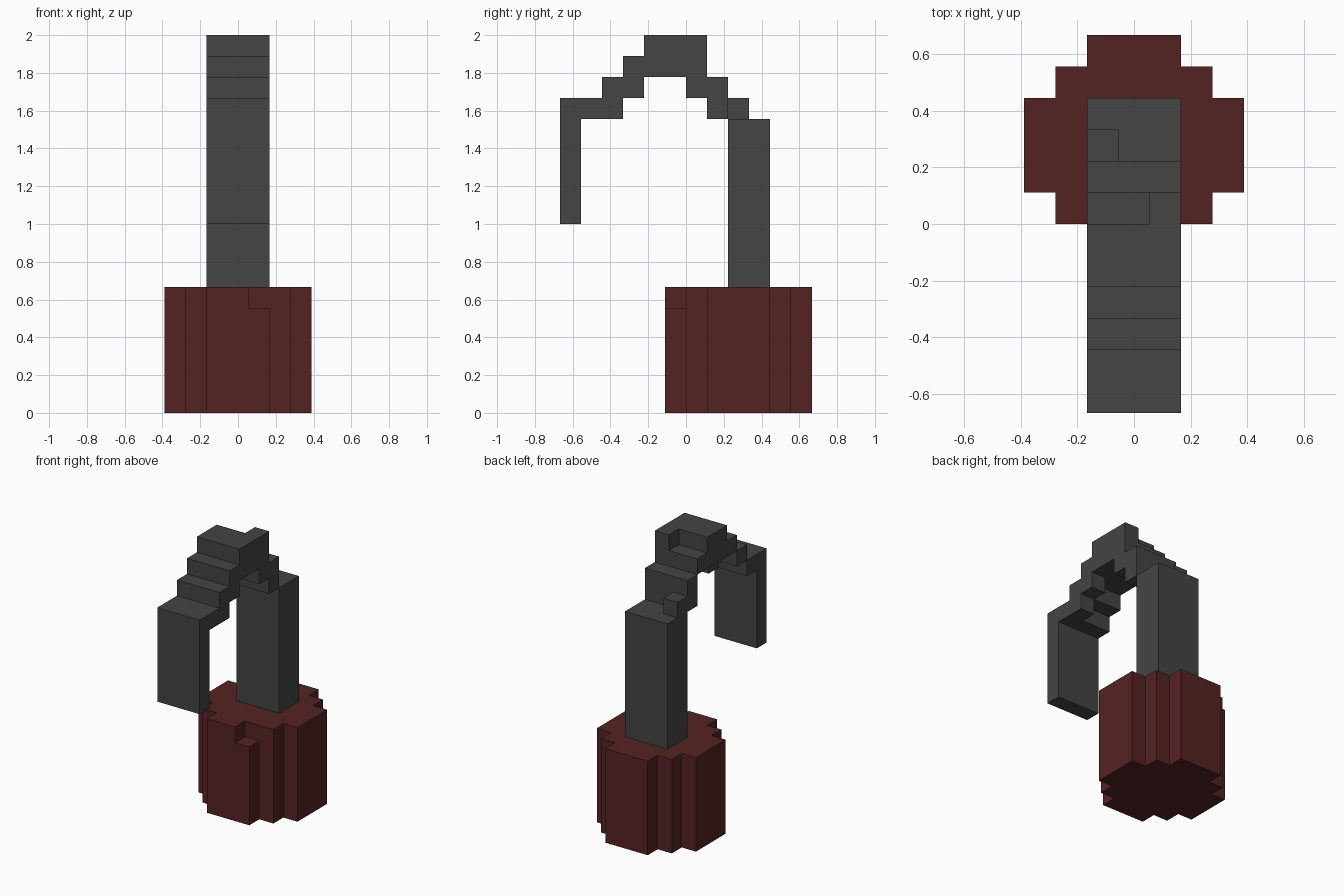
import bpy, bmesh
from mathutils import Vector

cube = bpy.data.objects.get("Cube")
if cube:
    bpy.data.objects.remove(cube, do_unlink=True)

U = 1 / 9  # edge length of one block


def material(name, rgb):
    m = bpy.data.materials.new(name)
    m.use_nodes = True
    m.diffuse_color = (*rgb, 1)
    bsdf = m.node_tree.nodes["Principled BSDF"]
    bsdf.inputs["Base Color"].default_value = (*rgb, 1)
    bsdf.inputs["Roughness"].default_value = 0.9
    return m


def blocks(x0, x1, y0, y1, z0, z1):
    """Grid cells from the first to the last bound; x cells are centred on 0."""
    return {(x, y, z) for x in range(x0, x1)
            for y in range(y0, y1) for z in range(z0, z1)}


def build(name, cells, mat):
    """Skin a set of cells with its outer faces only, then merge flat areas."""
    bm = bmesh.new()
    verts = {}

    def vert(p):
        key = tuple(round(c * 2) for c in p)
        if key not in verts:
            verts[key] = bm.verts.new(p * U)
        return verts[key]

    for cell in sorted(cells):
        centre = Vector(cell) + Vector((0, 0.5, 0.5))
        for axis in range(3):
            for sign in (-1, 1):
                n = Vector((0, 0, 0))
                n[axis] = sign
                if tuple(int(a + b) for a, b in zip(cell, n)) in cells:
                    continue
                a = Vector((0, 0, 0))
                a[(axis + 1) % 3] = 1
                b = n.cross(a)
                bm.faces.new([vert(centre + (n + s * a + t * b) / 2)
                              for s, t in ((-1, -1), (1, -1), (1, 1), (-1, 1))])
    bmesh.ops.dissolve_limit(bm, angle_limit=0.01, verts=bm.verts, edges=bm.edges)
    mesh = bpy.data.meshes.new(name)
    bm.to_mesh(mesh)
    bm.free()
    mesh.materials.append(mat)
    obj = bpy.data.objects.new(name, mesh)
    bpy.context.collection.objects.link(obj)
    return obj


red = material("dark red", (0.091, 0.016, 0.016))
grey = material("dark grey", (0.058, 0.058, 0.058))

# Rounded base: half width of each row, with one chipped corner at the front
base = set()
for row, half in enumerate((1, 2, 3, 3, 3, 2, 1)):
    base |= blocks(-half, half + 1, row - 1, row, 0, 6)
base -= {(1, -1, 5)}
build("base", base, red)

# Upright post
build("post", blocks(-1, 2, 2, 4, 6, 14), grey)

# Stepped arch: full-width strips as (y0, y1, z0, z1)
arch = set()
for strip in ((1, 2, 14, 16), (-3, 1, 16, 17), (-2, 0, 17, 18),
              (-4, -3, 15, 16), (-6, -4, 14, 15)):
    arch |= blocks(-1, 2, *strip)
# Single blocks that join the diagonal steps
arch |= {(-1, 2, 14), (1, 0, 15), (1, 0, 17), (1, -3, 15), (1, -4, 14)}
# Hanging tip, skinned with the arch
arch |= blocks(-1, 2, -6, -5, 9, 14)
build("arch_and_hanging_tip", arch, grey)
